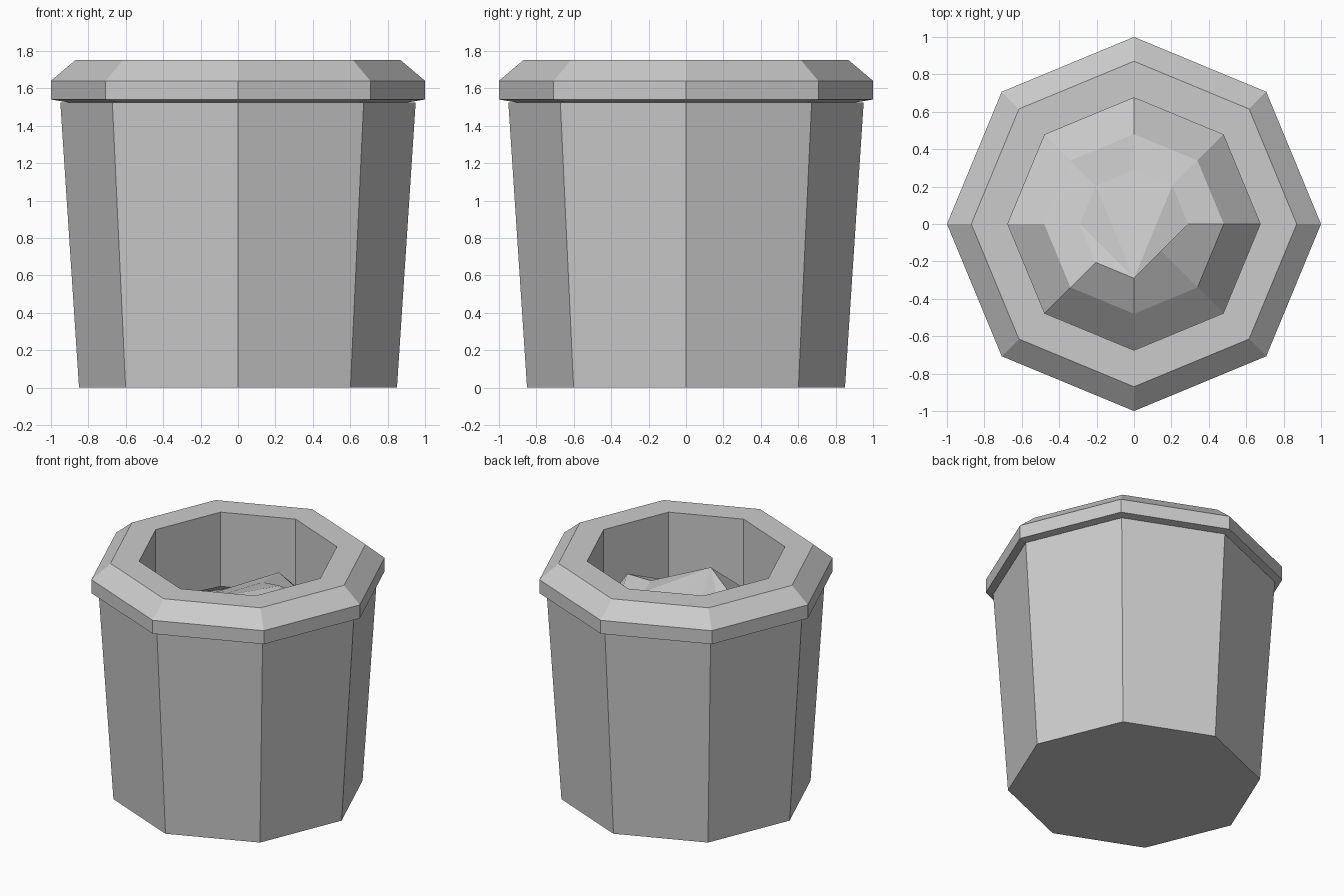
import bpy, bmesh
from math import cos, sin, pi

if "Cube" in bpy.data.objects:
    bpy.data.objects.remove(bpy.data.objects["Cube"])

SIDES = 8


def ring(bm, radii, heights):
    return [bm.verts.new((r * cos(2 * pi * i / SIDES), r * sin(2 * pi * i / SIDES), z))
            for i, (r, z) in enumerate(zip(radii, heights))]


def even(bm, r, z):
    return ring(bm, [r] * SIDES, [z] * SIDES)


def bridge(bm, a, b):
    for i in range(SIDES):
        j = (i + 1) % SIDES
        bm.faces.new((a[i], a[j], b[j], b[i]))


def finish(bm, name):
    bmesh.ops.recalc_face_normals(bm, faces=bm.faces[:])
    mesh = bpy.data.meshes.new(name)
    bm.to_mesh(mesh)
    bm.free()
    obj = bpy.data.objects.new(name, mesh)
    bpy.context.collection.objects.link(obj)
    return obj


# Tapered octagonal pot wall with a closed base
bm = bmesh.new()
base = even(bm, 0.85, 0)
bridge(bm, base, even(bm, 0.95, 1.525))
bm.faces.new(base)
finish(bm, "pot_body")

# Bevelled rim with the inner wall running down to the soil
bm = bmesh.new()
profile = [(0.88, 1.52), (1.0, 1.54), (1.0, 1.64), (0.87, 1.75), (0.675, 1.75), (0.675, 1.2)]
rings = [even(bm, r, z) for r, z in profile]
for a, b in zip(rings, rings[1:]):
    bridge(bm, a, b)
finish(bm, "pot_rim")

# Uneven soil mound
bm = bmesh.new()
outer = even(bm, 0.675, 1.2)
middle = ring(bm, [0.48] * SIDES, [1.475, 1.38, 1.43, 1.27, 1.32, 1.40, 1.36, 1.33])
inner = ring(bm, [0.29] * 7 + [0.2], [1.475, 1.49, 1.43, 1.37, 1.36, 1.45, 1.54, 1.38])
bridge(bm, outer, middle)
bridge(bm, middle, inner)
peak = 6
for k in range(1, SIDES - 1):
    bm.faces.new((inner[peak], inner[(peak + k) % SIDES], inner[(peak + k + 1) % SIDES]))
soil = finish(bm, "soil")
# Keep the open mound facing upward
if sum(p.normal.z for p in soil.data.polygons) < 0:
    soil.data.flip_normals()
